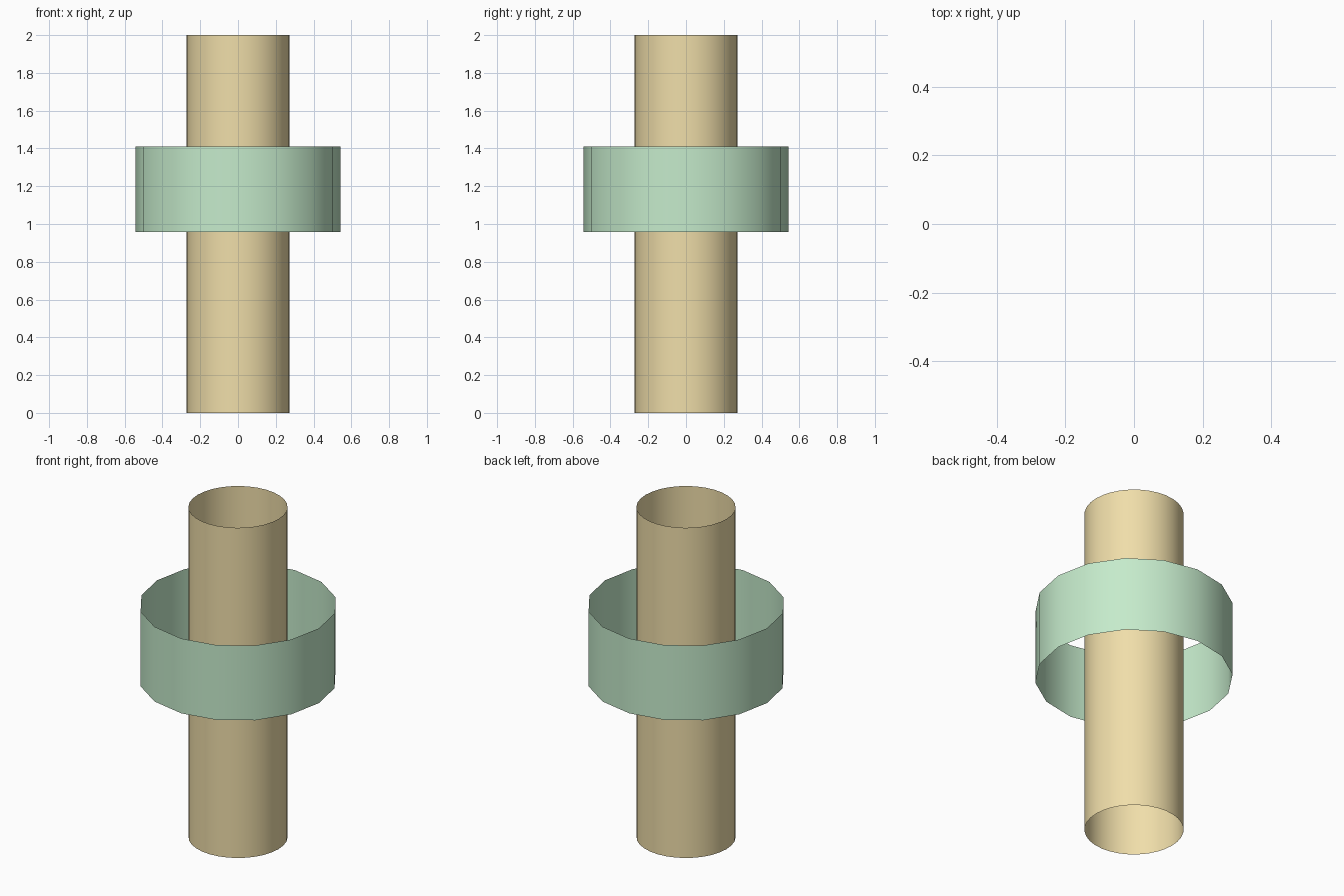
import bpy

if "Cube" in bpy.data.objects:
    bpy.data.objects.remove(bpy.data.objects["Cube"])


def open_tube(name, radius, z0, z1, sides, color):
    """Thin, uncapped cylinder wall standing between z0 and z1."""
    bpy.ops.mesh.primitive_cylinder_add(
        vertices=sides, radius=radius, depth=z1 - z0,
        end_fill_type='NOTHING', location=(0, 0, (z0 + z1) / 2))
    obj = bpy.context.object
    obj.name = name
    bpy.ops.object.shade_smooth()
    mat = bpy.data.materials.new(name + "_material")
    mat.diffuse_color = color
    mat.use_nodes = True
    mat.node_tree.nodes["Principled BSDF"].inputs["Base Color"].default_value = mat.diffuse_color
    obj.data.materials.append(mat)
    return obj


# Tall inner tube, open at both ends
open_tube("inner_tube", 0.272, 0.0, 2.0, 32, (0.87, 0.73, 0.40, 1))

# Wide collar floating around the tube
open_tube("outer_collar", 0.543, 0.957, 1.41, 16, (0.56, 0.83, 0.60, 1))
